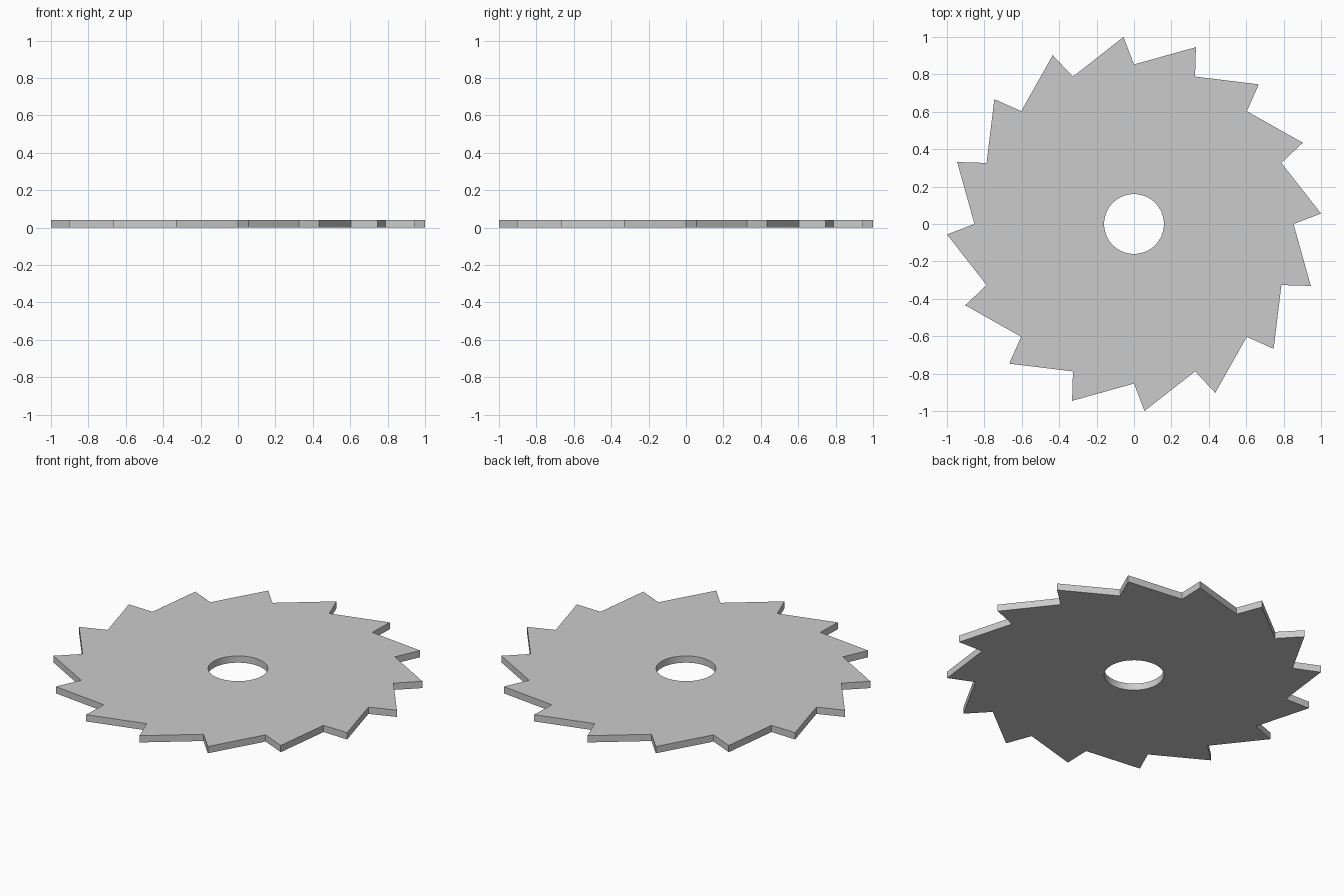
import bpy, bmesh
from math import cos, sin, tau, radians

if "Cube" in bpy.data.objects:
    bpy.data.objects.remove(bpy.data.objects["Cube"])

TEETH = 16
ARC = 4                      # hole segments per tooth
ROOT_R, TIP_R, HOLE_R = 0.853, 1.0016, 0.16
TIP_LEAD = radians(3.2)      # tip leans ahead of its root
THICK = 0.04

bm = bmesh.new()


def vert(r, a):
    return bm.verts.new((r * cos(a), r * sin(a), 0))


# Outline points and bore points
step = tau / TEETH
roots = [vert(ROOT_R, i * step) for i in range(TEETH)]
tips = [vert(TIP_R, i * step + TIP_LEAD) for i in range(TEETH)]
bore = [vert(HOLE_R, i * step / ARC) for i in range(TEETH * ARC)]

# One flat sector per tooth
for i in range(TEETH):
    arc = [bore[(i * ARC + k) % len(bore)] for k in range(ARC, -1, -1)]
    bm.faces.new([roots[i], tips[i], roots[(i + 1) % TEETH]] + arc)

# Thicken into a plate
ret = bmesh.ops.extrude_face_region(bm, geom=bm.faces[:], use_keep_orig=True)
top = [g for g in ret["geom"] if isinstance(g, bmesh.types.BMVert)]
bmesh.ops.translate(bm, verts=top, vec=(0, 0, THICK))
bmesh.ops.recalc_face_normals(bm, faces=bm.faces[:])

mesh = bpy.data.meshes.new("saw_blade")
bm.to_mesh(mesh)
bm.free()
blade = bpy.data.objects.new("saw_blade", mesh)
bpy.context.collection.objects.link(blade)

# Smooth bore, crisp teeth
bpy.context.view_layer.objects.active = blade
blade.select_set(True)
bpy.ops.object.shade_smooth_by_angle(angle=radians(20))
